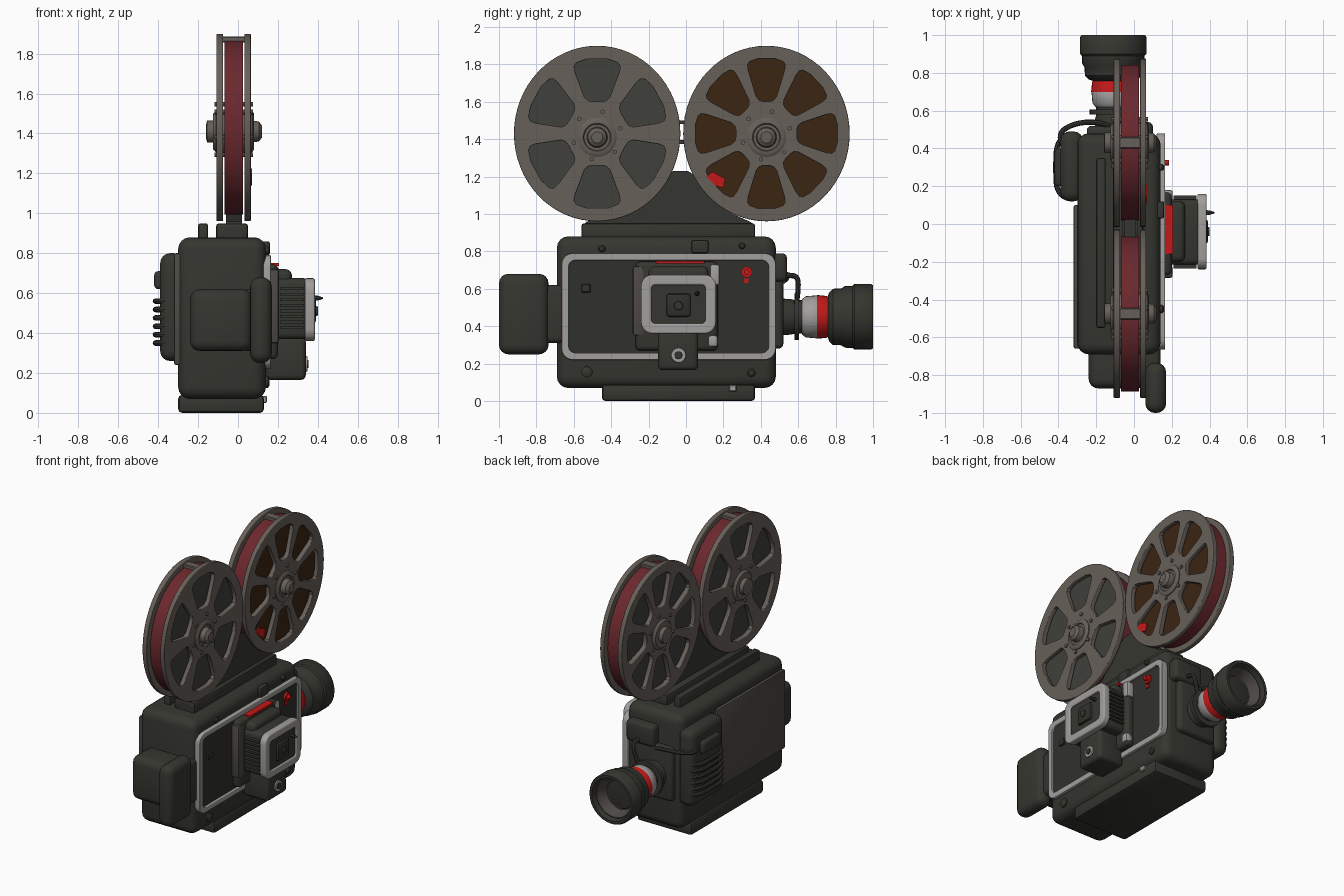
import bpy, bmesh, math
from mathutils import Matrix

if "Cube" in bpy.data.objects:
    bpy.data.objects.remove(bpy.data.objects["Cube"])

def material(name, r, g, b):
    m = bpy.data.materials.new(name)
    m.diffuse_color = (r, g, b, 1)
    m.use_nodes = True
    m.node_tree.nodes["Principled BSDF"].inputs["Base Color"].default_value = m.diffuse_color
    return m

DARK = material("dark olive metal", 0.036, 0.037, 0.029)
PANEL = material("charcoal panel", 0.03, 0.031, 0.025)
REEL = material("warm grey metal", 0.135, 0.115, 0.10)
SIDE = material("brown grey plate", 0.075, 0.066, 0.06)
SILVER = material("silver trim", 0.36, 0.35, 0.34)
FILM = material("film edge red", 0.15, 0.021, 0.026)
BROWN = material("film brown", 0.043, 0.018, 0.006)
GREY = material("film grey", 0.05, 0.052, 0.043)
RED = material("bright red", 0.55, 0.01, 0.01)

def finish(name, bm, mat):
    bmesh.ops.recalc_face_normals(bm, faces=bm.faces)
    me = bpy.data.meshes.new(name)
    bm.to_mesh(me)
    bm.free()
    ob = bpy.data.objects.new(name, me)
    me.materials.append(mat)
    bpy.context.collection.objects.link(ob)
    return ob

def box(name, x, y, z, mat, bevel=0.0, seg=3):
    """Box from (min, max) ranges, with rounded edges."""
    bm = bmesh.new()
    bmesh.ops.create_cube(bm, size=1)
    for v in bm.verts:
        v.co = [(a + b) / 2 + c * (b - a) for (a, b), c in zip((x, y, z), v.co)]
    if bevel:
        bmesh.ops.bevel(bm, geom=bm.edges[:], offset=bevel, segments=seg,
                        profile=0.5, affect='EDGES', clamp_overlap=True)
    return finish(name, bm, mat)

def lathe(name, axis, centre, profile, mat, n=32, zscale=1.0):
    """Revolve (position, radius) pairs round the x or y axis."""
    bm = bmesh.new()
    rings = []
    for t, r in profile:
        ring = []
        for i in range(n):
            a = math.tau * i / n
            c, s = r * math.cos(a), r * math.sin(a) * zscale
            p = (t, c, s) if axis == 'x' else (c, t, s)
            ring.append(bm.verts.new([p[k] + centre[k] for k in range(3)]))
        rings.append(ring)
    for a, b in zip(rings, rings[1:]):
        for i in range(n):
            j = (i + 1) % n
            bm.faces.new((a[i], a[j], b[j], b[i]))
    bm.faces.new(rings[0])
    bm.faces.new(rings[-1])
    return finish(name, bm, mat)

def from_curve(name, cu, mat, matrix=None):
    tmp = bpy.data.objects.new(name + "_curve", cu)
    bpy.context.collection.objects.link(tmp)
    dg = bpy.context.evaluated_depsgraph_get()
    me = bpy.data.meshes.new_from_object(tmp.evaluated_get(dg))
    bpy.data.objects.remove(tmp)
    if matrix:
        me.transform(matrix)
    me.materials.clear()
    me.materials.append(mat)
    ob = bpy.data.objects.new(name, me)
    bpy.context.collection.objects.link(ob)
    return ob

def plate(name, loops, x0, x1, mat, bevel=0.0):
    """Flat plate in the y-z plane; the inner loops become holes."""
    cu = bpy.data.curves.new(name, 'CURVE')
    cu.dimensions, cu.fill_mode = '2D', 'BOTH'
    cu.extrude, cu.bevel_depth = (x1 - x0) / 2 - bevel, bevel
    for loop in loops:
        sp = cu.splines.new('POLY')
        sp.points.add(len(loop) - 1)
        for p, (y, z) in zip(sp.points, loop):
            p.co = (y, z, 0, 1)
        sp.use_cyclic_u = True
    m = Matrix(((0, 0, 1, (x0 + x1) / 2), (1, 0, 0, 0), (0, 1, 0, 0), (0, 0, 0, 1)))
    return from_curve(name, cu, mat, m)

def tube(name, pts, r, mat):
    cu = bpy.data.curves.new(name, 'CURVE')
    cu.dimensions, cu.bevel_depth, cu.bevel_resolution = '3D', r, 2
    cu.use_fill_caps = True
    sp = cu.splines.new('NURBS')
    sp.points.add(len(pts) - 1)
    for p, c in zip(sp.points, pts):
        p.co = (*c, 1)
    sp.use_endpoint_u, sp.order_u, sp.resolution_u = True, 3, 5
    return from_curve(name, cu, mat)

def rrect(y0, y1, z0, z1, r, n=5):
    out = []
    for k, (cy, cz) in enumerate(((y1 - r, z1 - r), (y0 + r, z1 - r),
                                  (y0 + r, z0 + r), (y1 - r, z0 + r))):
        for i in range(n + 1):
            a = math.pi / 2 * (k + i / n)
            out.append((cy + r * math.cos(a), cz + r * math.sin(a)))
    return out

# Main body, base and left side parts
box("body", (-0.30, 0.14), (-0.69, 0.48), (0.07, 0.88), DARK, 0.06, 4)
box("base", (-0.30, 0.13), (-0.45, 0.37), (0, 0.09), DARK, 0.02, 2)
box("left_cover", (-0.32, -0.28), (-0.66, 0.10), (0.24, 0.80), SIDE, 0.01, 2)
box("motor_cover", (-0.39, -0.27), (0.12, 0.49), (0.26, 0.80), DARK, 0.05, 4)
for i in range(6):
    z = 0.35 + i * 0.042
    tube("motor_rib", [(-0.36, 0.14, z), (-0.41, 0.16, z), (-0.415, 0.3, z),
                       (-0.41, 0.44, z), (-0.36, 0.47, z)], 0.014, DARK)
box("motor_knob", (-0.42, -0.37), (0.2, 0.4), (0.62, 0.71), DARK, 0.02)
box("top_rail", (-0.20, -0.15), (-0.55, 0.35), (0.84, 0.95), DARK, 0.012, 2)

# Reel support on top of the body
plate("reel_support", [[(-0.56, 0.86), (0.37, 0.86), (0.37, 0.94), (0.34, 0.96), (0.25, 1.0),
                        (0.12, 1.14), (0.06, 1.2), (0.01, 1.23), (-0.07, 1.23), (-0.12, 1.2),
                        (-0.18, 1.14), (-0.3, 1.0), (-0.53, 0.96), (-0.56, 0.93)]],
      -0.06, 0.02, DARK)
box("support_foot", (-0.11, 0.05), (-0.56, 0.37), (0.86, 0.95), DARK, 0.015, 2)
for z in (1.385, 1.49):
    box("reel_link", (-0.05, 0.01), (-0.08, 0.03), (z - 0.01, z + 0.01), DARK)

# Film reels: two spoked flanges, film pack, hubs
def reel(name, cy, count, opening, side_mat):
    cz, k = 1.43, 1.055
    loops = [[(cy + 0.44 * math.cos(math.tau * i / 64),
               cz + 0.44 * k * math.sin(math.tau * i / 64)) for i in range(64)]]
    half = [(0.16, 0.4), (0.17, 0.8), (0.195, 1), (0.335, 1), (0.365, 0.95),
            (0.38, 0.8), (0.386, 0.4)]
    for w in range(count):
        mid = math.pi / 2 + math.tau * w / count
        pts = [(r, f) for r, f in half] + [(r, -f) for r, f in reversed(half)]
        loops.append([(cy + r * math.cos(mid + f * opening * math.pi / count),
                       cz + k * r * math.sin(mid + f * opening * math.pi / count))
                      for r, f in pts])
    plate(name + "_right_flange", loops, 0.032, 0.064, REEL, 0.005)
    plate(name + "_left_flange", loops, -0.108, -0.074, REEL, 0.005)
    film = lathe(name + "_film", 'x', (0, cy, cz), [(-0.068, 0.412), (0.026, 0.412)],
                 FILM, 64, k)
    film.data.materials.append(side_mat)
    film.data.materials.append(GREY)
    for p in film.data.polygons:
        p.material_index = 1 if p.normal.x > 0.5 else 2 if p.normal.x < -0.5 else 0
    box(name + "_crossbar", (-0.1, 0.05), (cy - 0.03, cy + 0.03), (1.855, 1.885), REEL, 0.005, 1)
    lathe(name + "_hub", 'x', (0, cy, 1.41),
          [(-0.16, 0.035), (-0.155, 0.055), (-0.125, 0.055), (-0.125, 0.09), (-0.11, 0.105),
           (0.07, 0.105), (0.08, 0.09), (0.08, 0.075), (0.072, 0.07), (0.072, 0.055),
           (0.105, 0.05), (0.12, 0.03)], REEL)
    for i in range(6):
        a = math.tau * i / 6 + 0.3
        lathe(name + "_bolt", 'x', (0, cy + 0.13 * math.cos(a), 1.42 + 0.13 * math.sin(a)),
              [(-0.118, 0.012), (0.074, 0.012)], REEL, 8)

reel("front_reel", -0.475, 6, 0.72, GREY)
reel("rear_reel", 0.43, 8, 0.78, BROWN)
plate("red_film_clip", [[(0.11, 1.2), (0.14, 1.225), (0.21, 1.19), (0.2, 1.14), (0.16, 1.15)]],
      0.06, 0.069, RED)

# Right door with silver frame and screws
plate("door", [rrect(-0.65, 0.46, 0.24, 0.77, 0.05)], 0.12, 0.15, PANEL)
plate("door_frame", [rrect(-0.66, 0.475, 0.225, 0.785, 0.055),
                     rrect(-0.632, 0.447, 0.253, 0.757, 0.04)], 0.12, 0.165, SILVER, 0.005)
for y, z, r in ((-0.45, 0.815, 0.02), (0.3, 0.83, 0.018), (-0.53, 0.155, 0.03), (0.35, 0.15, 0.022)):
    lathe("body_screw", 'x', (0, y, z), [(0.12, r), (0.15, r), (0.158, r * 0.6)], DARK, 12)
box("door_latch", (0.14, 0.165), (-0.56, -0.51), (0.58, 0.625), DARK, 0.005, 1)
box("top_latch", (0.12, 0.16), (0.03, 0.12), (0.79, 0.86), DARK, 0.01, 2)
box("base_clip", (0.11, 0.145), (0.23, 0.27), (0.05, 0.085), SILVER, 0.005, 1)
lathe("red_knob", 'x', (0, 0.325, 0.69), [(0.14, 0.03), (0.165, 0.03), (0.165, 0.015),
                                          (0.185, 0.015)], RED, 12)
box("red_mark", (0.14, 0.158), (0.31, 0.335), (0.63, 0.655), RED)

# Lamp housing on the door
box("lamp_mount", (0.13, 0.20), (-0.27, 0.17), (0.27, 0.745), DARK, 0.025)
box("lamp_mount_strip", (0.14, 0.205), (-0.285, -0.225), (0.35, 0.72), SIDE, 0.012, 2)
for y, z in ((0.15, 0.62), (0.14, 0.29)):
    box("lamp_silver_bracket", (0.15, 0.205), (y - 0.02, y + 0.03), (z, z + (0.11 if z > 0.5 else 0.06)),
        SILVER, 0.012, 2)
box("red_stripe", (0.14, 0.206), (-0.16, 0.10), (0.735, 0.75), RED)
box("lamp_top", (0.15, 0.27), (-0.20, 0.12), (0.60, 0.72), DARK, 0.03)
box("lamp_housing", (0.16, 0.36), (-0.215, 0.13), (0.37, 0.675), DARK, 0.03)
for i in range(8):
    z = 0.42 + i * 0.028
    box("lamp_fin", (0.21, 0.33), (-0.235, 0.15), (z, z + 0.014), DARK)
plate("lamp_frame", [rrect(-0.23, 0.15, 0.37, 0.665, 0.05), rrect(-0.195, 0.115, 0.405, 0.63, 0.03)],
      0.335, 0.385, SILVER, 0.01)
plate("lamp_face", [rrect(-0.2, 0.12, 0.4, 0.635, 0.03)], 0.34, 0.375, DARK)
box("lamp_button", (0.35, 0.392), (-0.105, 0.025), (0.45, 0.575), PANEL, 0.015, 2)
lathe("lamp_button_centre", 'x', (0, -0.04, 0.51), [(0.38, 0.028), (0.40, 0.022)], DARK, 16)
lathe("lamp_pin", 'x', (0, 0.06, 0.575), [(0.36, 0.015), (0.40, 0.012), (0.425, 0.004)], DARK, 8)
box("lamp_foot", (0.14, 0.34), (-0.15, 0.065), (0.165, 0.38), DARK, 0.025)
lathe("lamp_foot_ring", 'x', (0, -0.04, 0.245), [(0.33, 0.042), (0.348, 0.038)], SILVER, 16)
lathe("lamp_foot_screw", 'x', (0, -0.04, 0.245), [(0.34, 0.022), (0.354, 0.02)], DARK, 12)

# Front grip and pad
box("front_grip", (-0.24, 0.07), (-0.87, -0.60), (0.31, 0.62), DARK, 0.05, 4)
box("front_pad", (0.06, 0.17), (-1.0, -0.735), (0.25, 0.68), DARK, 0.05, 4)
box("pad_arm", (0.02, 0.14), (-0.8, -0.62), (0.31, 0.62), DARK, 0.03)

# Rear lens: mount, silver and red rings, hooded cup
C = (-0.11, 0, 0.45)
box("lens_mount", (-0.25, 0.05), (0.44, 0.52), (0.28, 0.66), DARK, 0.025)
box("lens_mount_cap", (-0.12, 0.1), (0.44, 0.54), (0.64, 0.79), DARK, 0.025)
lathe("lens_base", 'y', C, [(0.48, 0.10), (0.56, 0.095), (0.58, 0.09), (0.58, 0.125),
                            (0.605, 0.125), (0.605, 0.09), (0.64, 0.09)], DARK)
lathe("lens_silver_ring", 'y', C, [(0.62, 0.095), (0.64, 0.11), (0.70, 0.115), (0.72, 0.105)], SILVER)
lathe("lens_red_ring", 'y', C, [(0.695, 0.10), (0.70, 0.117), (0.75, 0.112), (0.78, 0.10)], RED)
lathe("lens_hood", 'y', C, [(0.755, 0.10), (0.765, 0.13), (0.785, 0.15), (0.83, 0.152), (0.85, 0.165),
                            (0.89, 0.166), (0.90, 0.175), (0.99, 0.175), (1.0, 0.168), (1.0, 0.15),
                            (0.96, 0.14), (0.89, 0.115)], DARK)
lathe("lens_inner_ring", 'y', C, [(0.885, 0.118), (0.965, 0.142), (0.967, 0.135), (0.892, 0.108)], SIDE)
lathe("lens_glass", 'y', C, [(0.885, 0.108), (0.895, 0.1), (0.90, 0.06)], PANEL)

# Cables to the motor
tube("motor_cable", [(-0.37, 0.4, 0.66), (-0.41, 0.47, 0.66), (-0.33, 0.53, 0.66), (-0.2, 0.545, 0.66),
                     (-0.13, 0.52, 0.64)], 0.014, DARK)
tube("lens_cable", [(0.0, 0.48, 0.7), (0.0, 0.54, 0.67), (0.0, 0.6, 0.67), (-0.02, 0.6, 0.58),
                    (-0.05, 0.59, 0.52)], 0.014, DARK)

# Smooth round surfaces while keeping edges sharp
bpy.ops.object.select_all(action='DESELECT')
for ob in bpy.context.scene.objects:
    ob.select_set(True)
    bpy.context.view_layer.objects.active = ob
bpy.ops.object.shade_smooth_by_angle(angle=math.radians(35))
